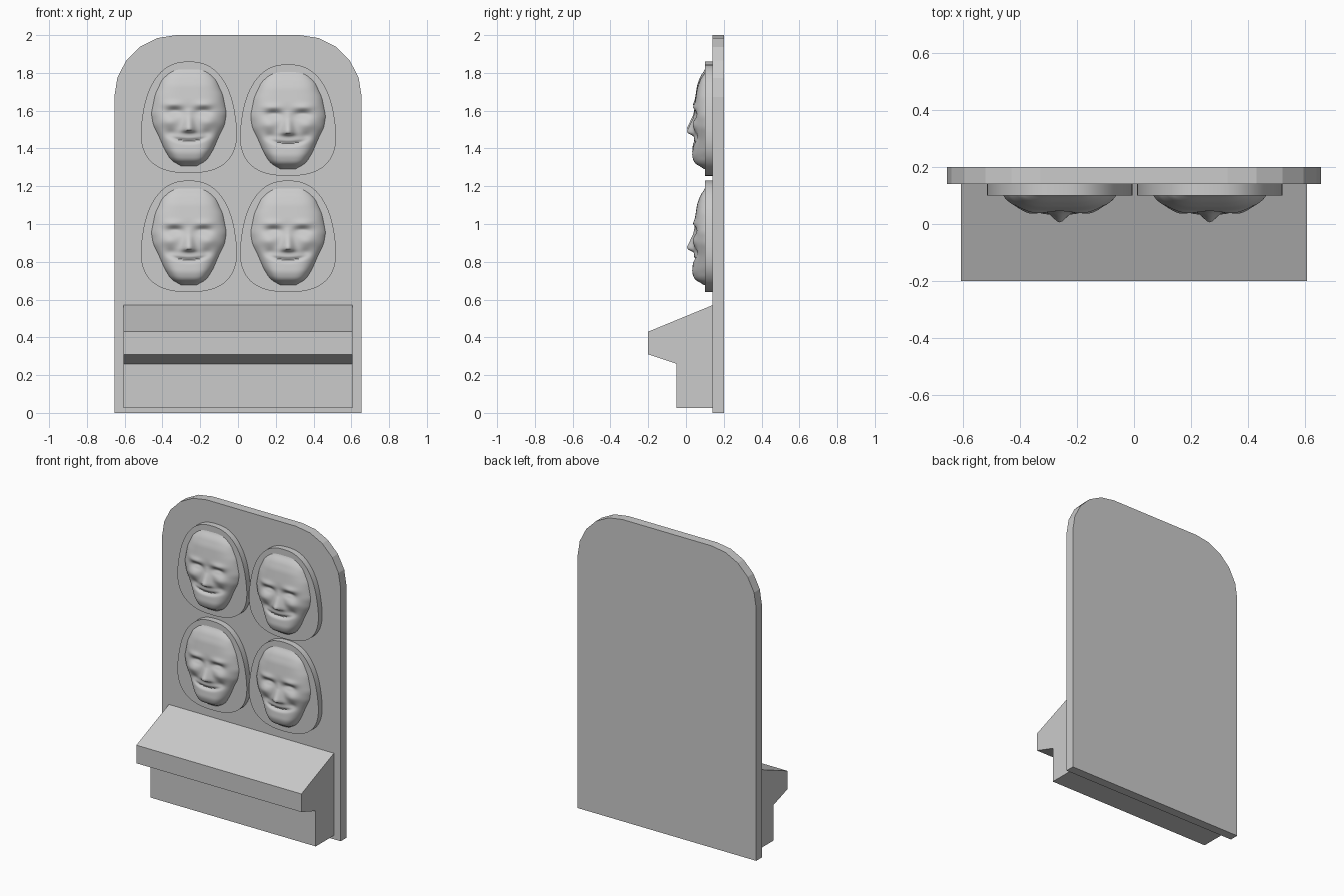
import bpy, bmesh, math
from math import sin, cos, pi, exp

if "Cube" in bpy.data.objects:
    bpy.data.objects.remove(bpy.data.objects["Cube"])


def make_object(name, bm, smooth=False):
    me = bpy.data.meshes.new(name)
    bm.to_mesh(me)
    bm.free()
    if smooth:
        me.shade_smooth()
        me.set_sharp_from_angle(angle=math.radians(40))
    ob = bpy.data.objects.new(name, me)
    bpy.context.collection.objects.link(ob)
    return ob


def prism(name, points, offset, smooth=False):
    """Extrude a closed 3D outline along an offset vector."""
    bm = bmesh.new()
    f = bm.faces.new([bm.verts.new(p) for p in points])
    ext = bmesh.ops.extrude_face_region(bm, geom=[f], use_keep_orig=True)
    bmesh.ops.translate(bm, vec=offset,
                        verts=[g for g in ext["geom"] if isinstance(g, bmesh.types.BMVert)])
    bmesh.ops.recalc_face_normals(bm, faces=bm.faces)
    return make_object(name, bm, smooth)


def linear(knots, z):
    if z >= knots[0][0]:
        return knots[0][1]
    for (z0, v0), (z1, v1) in zip(knots, knots[1:]):
        if z >= z1:
            return v0 + (v1 - v0) * (z0 - z) / (z0 - z1)
    return knots[-1][1]


def soft(knots, z):
    return sum(linear(knots, z + k * 0.004) for k in range(-3, 4)) / 7


def bump(x, z, cx, cz, sx, sz):
    return exp(-((x - cx) / sx) ** 2 - ((z - cz) / sz) ** 2)


# Back slab with rounded top corners
R, CX, CZ = 0.328, 0.327, 1.672
arc = [(CX + R * cos(i * pi / 10), CZ + R * sin(i * pi / 10)) for i in range(6)]
outline = [(0.655, 0)] + arc + [(-x, z) for x, z in reversed(arc)] + [(-0.655, 0)]
prism("back_slab", [(x, 0.14, z) for x, z in outline], (0, 0.06, 0))

# Ledge at the foot, overhanging its base
profile = [(0.14, 0.57), (-0.2, 0.43), (-0.2, 0.31), (-0.05, 0.26), (-0.05, 0.025), (0.14, 0.025)]
prism("front_ledge", [(-0.605, y, z) for y, z in profile], (1.21, 0, 0))

# Rounded backing plate, wider toward the bottom
plate_pts = []
for i in range(64):
    a = 2 * pi * i / 64
    z = 0.295 * math.copysign(abs(sin(a)) ** 0.8, sin(a))
    x = 0.24 * math.copysign(abs(cos(a)) ** 0.8, cos(a)) * (1.03 - 0.6 * z)
    plate_pts.append((x, 0.10, z))
plate = prism("face_plate", plate_pts, (0, 0.04, 0), smooth=True)

# Relief face: width and centre depth by height, plus features
WIDTH = [(.265, .05), (.24, .1), (.2, .143), (.12, .18), (.02, .2), (-.04, .19), (-.1, .16),
         (-.17, .13), (-.22, .1), (-.245, .07), (-.258, .035)]
DEPTH = [(.255, 0), (.22, .025), (.17, .043), (.09, .055), (.02, .056), (-.05, .056), (-.1, .058),
         (-.14, .064), (-.19, .069), (-.225, .058), (-.24, .042), (-.254, .005)]
NOSE = [(.05, 0), (.01, .008), (-.03, .026), (-.055, .038), (-.068, .036), (-.085, .004), (-.095, 0)]


def relief(x, z, t):
    edge = max(0.0, 1 - abs(t) ** 4) ** 0.8
    ax = abs(x)
    d = soft(DEPTH, z)
    d += linear(NOSE, z) * exp(-(x / (0.022 + 0.2 * max(0, 0.0 - z) * 0.8)) ** 2)
    d += 0.010 * bump(ax, z, 0.085, 0.068, 0.05, 0.018)      # brow
    d -= 0.020 * bump(ax, z, 0.075, 0.030, 0.042, 0.020)     # eye socket
    d += 0.007 * bump(ax, z, 0.075, 0.024, 0.025, 0.010)     # eyelid
    d += 0.013 * bump(ax, z, 0.105, -0.025, 0.045, 0.028)    # cheek
    d -= 0.012 * bump(ax, z, 0.095, -0.085, 0.030, 0.022)    # smile fold
    curve = -0.125 + 1.8 * x * x                             # mouth line
    d -= 0.013 * exp(-((z - curve) / 0.010) ** 2 - (x / 0.085) ** 4)
    return d * edge


ROWS, COLS = 90, 60
bm = bmesh.new()
grid = []
for i in range(ROWS + 1):
    z = 0.262 - 0.52 * i / ROWS
    w = soft(WIDTH, z)
    row = []
    for j in range(COLS + 1):
        t = sin((j / COLS - 0.5) * pi)
        row.append(bm.verts.new((w * t, 0.103 - relief(w * t, z, t) * 1.03, z)))
    grid.append(row)
for a, b in zip(grid, grid[1:]):
    for j in range(COLS):
        bm.faces.new((a[j], b[j], b[j + 1], a[j + 1]))
face = make_object("relief_face", bm, smooth=True)

# Four copies of plate and face
spots = [(-0.26, 1.565), (0.265, 1.55), (-0.26, 0.935), (0.265, 0.935)]
for n, (x, z) in enumerate(spots):
    for part in (plate, face):
        ob = part
        if n:
            ob = part.copy()
            bpy.context.collection.objects.link(ob)
        ob.location = (x, 0, z)
